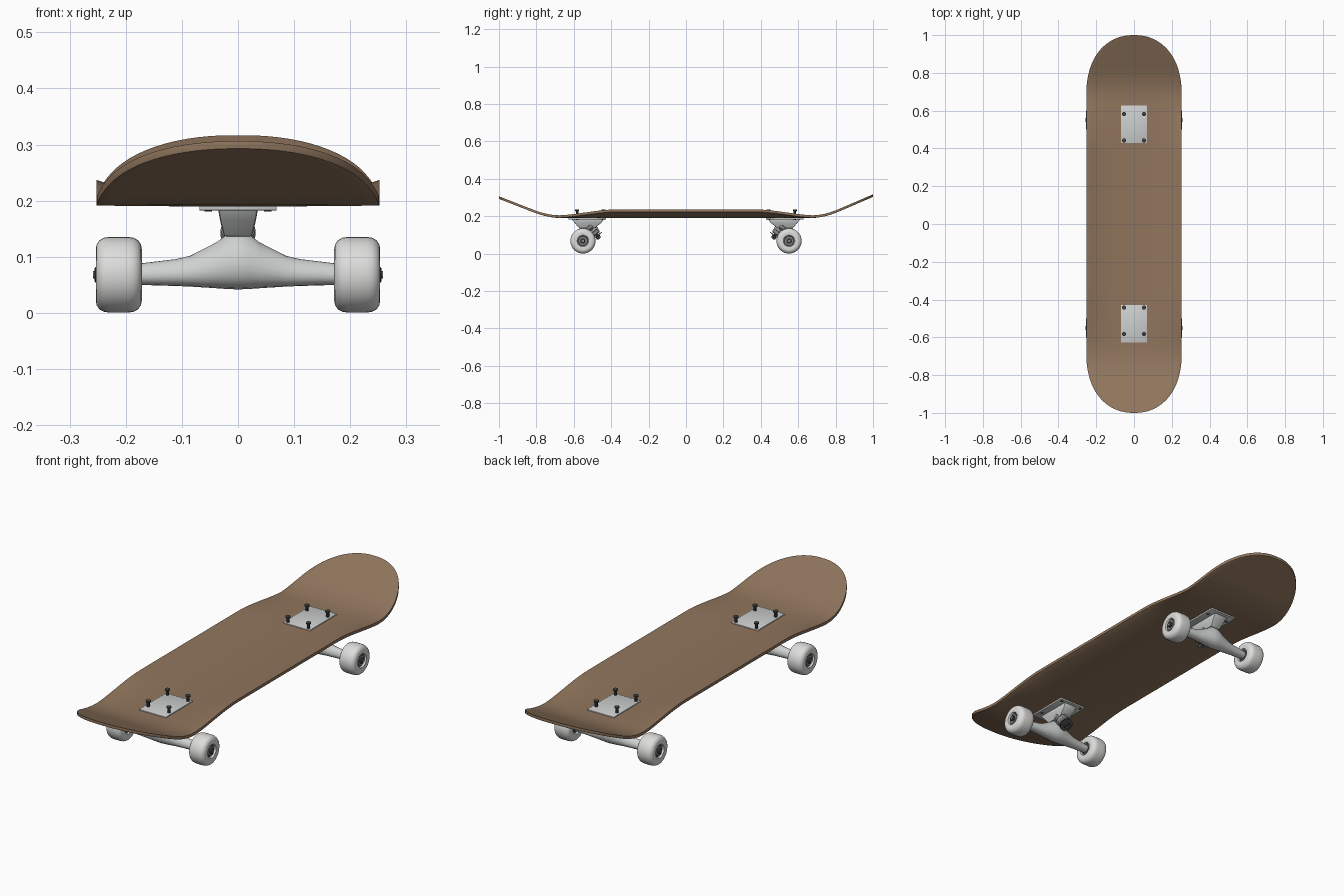
import bpy, bmesh, math
from mathutils import Vector, Matrix

cube = bpy.data.objects.get("Cube")
if cube:
    bpy.data.objects.remove(cube, do_unlink=True)


def material(name, r, g, b):
    m = bpy.data.materials.new(name)
    m.use_nodes = True
    m.diffuse_color = (r, g, b, 1)
    m.node_tree.nodes["Principled BSDF"].inputs["Base Color"].default_value = (r, g, b, 1)
    return m


WOOD = material("brown wood", 0.28, 0.18, 0.11)
METAL = material("pale metal", 0.62, 0.64, 0.63)
WHEEL = material("white urethane", 0.72, 0.73, 0.71)
DARK = material("dark steel", 0.06, 0.06, 0.06)
GREY = material("grey steel", 0.25, 0.26, 0.26)


def finish(name, bm, mat, matrix=None, bevel=0, angle=35):
    """Turn a bmesh into a shaded object, with an optional bevel."""
    if matrix:
        bm.transform(matrix)
    bmesh.ops.recalc_face_normals(bm, faces=bm.faces)
    me = bpy.data.meshes.new(name)
    bm.to_mesh(me)
    bm.free()
    ob = bpy.data.objects.new(name, me)
    bpy.context.collection.objects.link(ob)
    me.materials.append(mat)
    bpy.ops.object.select_all(action='DESELECT')
    ob.select_set(True)
    bpy.context.view_layer.objects.active = ob
    if bevel:
        mod = ob.modifiers.new("Bevel", 'BEVEL')
        mod.width, mod.segments, mod.limit_method = bevel, 2, 'ANGLE'
        mod.angle_limit = math.radians(50)
        bpy.ops.object.modifier_apply(modifier=mod.name)
    bpy.ops.object.shade_smooth_by_angle(angle=math.radians(angle))
    return ob


def loft(rings):
    """Skin a list of closed rings and cap both ends."""
    bm = bmesh.new()
    rows = [[bm.verts.new(p) for p in ring] for ring in rings]
    n = len(rows[0])
    for a, b in zip(rows, rows[1:]):
        for i in range(n):
            j = (i + 1) % n
            bm.faces.new((a[i], a[j], b[j], b[i]))
    bm.faces.new(rows[0])
    bm.faces.new(rows[-1])
    return bm


def lathe(profile, n=32):
    """Revolve (radius, height) pairs about z."""
    return loft([[(r * math.cos(t * math.tau / n), r * math.sin(t * math.tau / n), h)
                  for t in range(n)] for r, h in profile])


def aim(start, direction):
    """Matrix that stands a z-axis part at start, along direction."""
    q = Vector((0, 0, 1)).rotation_difference(Vector(direction).normalized())
    return Matrix.Translation(start) @ q.to_matrix().to_4x4()


def smooth(t):
    t = min(max(t, 0), 1)
    return t * t * (3 - 2 * t)


# Deck: concave across, kicked up at both ends
def half_width(y):
    t = max(0, (abs(y) - 0.69) / 0.31)
    return 0.252 * (1 - t ** 2.2) ** (1 / 2.2)


def deck_height(y, u):
    a = abs(y)
    k = 0.39 if y < 0 else 0.43
    d = max(0, a - 0.655)
    kick = k * (d * d / 0.32 if d < 0.16 else d - 0.08)
    bowl = 0.034 * (1 - smooth((a - 0.36) / 0.36))
    return 0.203 + kick + bowl * abs(u) ** 2.6


COLS, ROWS, THICK = 20, 72, 0.0135
rings = []
for i in range(ROWS + 1):
    y = 0.9995 * math.sin(math.pi * (i / ROWS - 0.5))
    top = [Vector((half_width(y) * u, y, deck_height(y, u)))
           for u in [2 * c / COLS - 1 for c in range(COLS + 1)]]
    rings.append(top + [p - Vector((0, 0, THICK)) for p in reversed(top)])
finish("deck", loft(rings), WOOD, bevel=0.002)


def truck(end, s):
    """One truck with its wheels; s is the sign of its y position."""
    axle_y, axle_z = s * 0.551, 0.068

    # Base plate through the deck, and its four tall bolts
    bm = bmesh.new()
    bmesh.ops.create_cube(bm, size=1, matrix=Matrix.Translation((0, s * 0.528, 0.195))
                          @ Matrix.Diagonal((0.138, 0.2, 0.025, 1)))
    finish(end + "_base_plate", bm, METAL, bevel=0.002)
    for bx in (-0.053, 0.053):
        for by in (0.442, 0.582):
            bolt = [(0.007, 0.181), (0.007, 0.226), (0.011, 0.229), (0.011, 0.235), (0.007, 0.237)]
            finish(end + "_mounting_bolt", lathe(bolt, 10), DARK,
                   Matrix.Translation((bx, s * by, 0)))

    # Tapered neck under the plate
    neck = []
    for z, hx, y0, y1 in ((0.188, 0.036, 0.44, 0.615), (0.165, 0.032, 0.452, 0.595),
                          (0.136, 0.025, 0.49, 0.572)):
        neck.append([(-hx, s * y0, z), (hx, s * y0, z), (hx, s * y1, z), (-hx, s * y1, z)])
    finish(end + "_neck", loft(neck), METAL, bevel=0.005)

    # Hanger: oval sections along x, tall in the middle
    half = [(0.0, 0.042, 0.143, 0.04), (0.018, 0.0425, 0.141, 0.038), (0.038, 0.044, 0.126, 0.034),
            (0.085, 0.047, 0.102, 0.026), (0.11, 0.048, 0.096, 0.023), (0.176, 0.05, 0.088, 0.019)]
    full = [(-x, b, t, r) for x, b, t, r in half[:0:-1]] + half
    rings = []
    for x, b, t, r in full:
        ring = []
        for k in range(20):
            ang = k * math.tau / 20
            v = math.sin(ang)
            # Narrower toward the top, where it meets the neck
            ring.append((x, axle_y + r * math.cos(ang) * (1 - 0.15 * v),
                         (b + t) / 2 + (t - b) / 2 * v))
        rings.append(ring)
    finish(end + "_hanger", loft(rings), METAL, angle=50)

    # Kingpin with bushings, leaning toward the middle of the board
    lean = aim((0, s * 0.525, 0.158), (0, -s * 0.62, -0.78))
    finish(end + "_kingpin", lathe([(0.009, 0), (0.009, 0.1)], 12), DARK, lean)
    finish(end + "_kingpin_nut", lathe([(0.015, 0.084), (0.015, 0.096)], 6), DARK, lean)
    for lo, hi, r in ((0.005, 0.034, 0.031), (0.046, 0.074, 0.027)):
        finish(end + "_bushing", lathe([(r * 0.8, lo), (r, lo + 0.007), (r, hi - 0.007),
                                        (r * 0.8, hi)], 20), GREY, lean)
    for h in (0.038, 0.078):
        finish(end + "_washer", lathe([(0.03, h), (0.03, h + 0.005)], 20), DARK, lean)

    # Ring that the kingpin passes through
    finish(end + "_kingpin_seat", lathe([(0.026, 0.035), (0.03, 0.04), (0.03, 0.048),
                                         (0.026, 0.052)], 20), METAL, lean)

    # Wheels, bearings, axle tips and nuts
    for side, d in (("left", 1), ("right", -1)):
        m = aim((0, axle_y, axle_z), (d, 0, 0))
        tyre = [(0.02, 0.182), (0.028, 0.182), (0.031, 0.173), (0.046, 0.1715), (0.054, 0.173),
                (0.0615, 0.178), (0.066, 0.186), (0.0675, 0.196), (0.0675, 0.229),
                (0.066, 0.239), (0.0615, 0.247), (0.054, 0.252), (0.046, 0.2535),
                (0.031, 0.252), (0.028, 0.243), (0.02, 0.243)]
        name = end + "_" + side
        finish(name + "_wheel", lathe(tyre, 36), WHEEL, m, angle=40)
        finish(name + "_bearing", lathe([(0.027, 0.18), (0.027, 0.245)], 24), DARK, m)
        finish(name + "_bearing_ring", lathe([(0.021, 0.24), (0.021, 0.247)], 24), GREY, m)
        finish(name + "_axle_nut", lathe([(0.014, 0.24), (0.014, 0.254), (0.011, 0.256)], 6), DARK, m)
        finish(name + "_axle", lathe([(0.007, 0.16), (0.007, 0.258)], 12), GREY, m)


truck("front", -1)
truck("back", 1)
